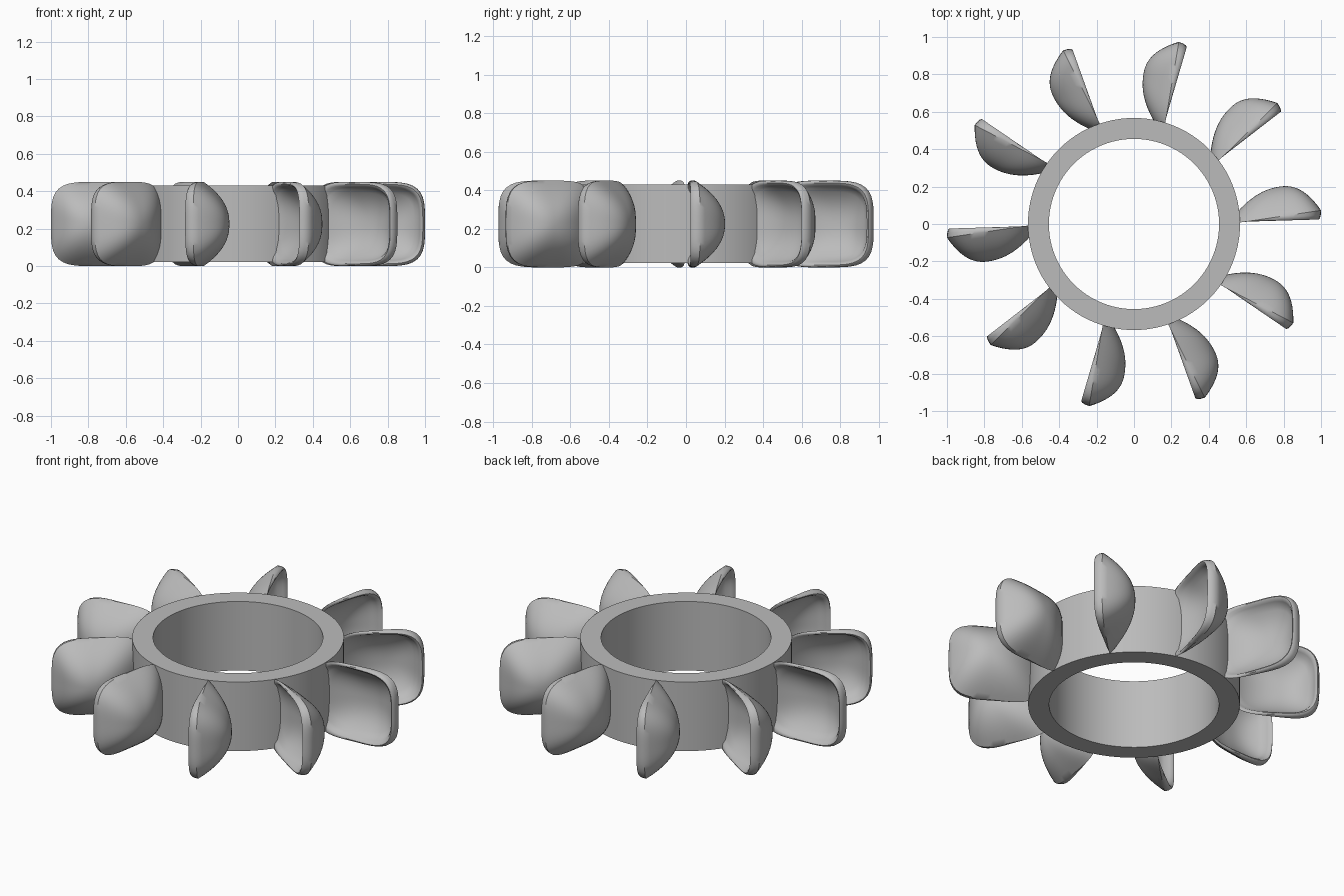
import bpy, bmesh, math

if "Cube" in bpy.data.objects:
    bpy.data.objects.remove(bpy.data.objects["Cube"], do_unlink=True)

grey = bpy.data.materials.new("plain grey")
grey.use_nodes = True
colour = (0.5, 0.5, 0.5, 1)
grey.diffuse_color = colour
grey.node_tree.nodes["Principled BSDF"].inputs["Base Color"].default_value = colour

BLADES = 10
MID_Z = 0.225


def link(name, mesh):
    obj = bpy.data.objects.new(name, mesh)
    bpy.context.collection.objects.link(obj)
    mesh.materials.append(grey)
    bpy.ops.object.select_all(action="DESELECT")
    obj.select_set(True)
    bpy.context.view_layer.objects.active = obj
    bpy.ops.object.shade_smooth_by_angle(angle=math.radians(40))
    return obj


def bridge(bm, a, b):
    for i in range(len(a)):
        j = (i + 1) % len(a)
        bm.faces.new((a[i], a[j], b[j], b[i]))


# Hub: a rectangular section swept round the axis
def make_hub(inner, outer, low, high, sides=96):
    bm = bmesh.new()
    loops = []
    for r, z in ((inner, low), (outer, low), (outer, high), (inner, high)):
        loops.append([bm.verts.new((r * math.cos(math.tau * i / sides),
                                    r * math.sin(math.tau * i / sides), z))
                      for i in range(sides)])
    for k in range(4):
        bridge(bm, loops[k], loops[(k + 1) % 4])
    bmesh.ops.recalc_face_normals(bm, faces=bm.faces)
    mesh = bpy.data.meshes.new("hub_ring")
    bm.to_mesh(mesh)
    return link("hub_ring", mesh)


# Blade: nested rounded-square loops over the domed back, round the lip, into the scoop
def make_blade_mesh(sides=64):
    steps = 12
    profile = []                       # (size, depth, outward lean)
    for k in range(1, steps + 1):
        s = k / steps
        profile.append((s, 0.04 + 0.16 * (1 - s ** 2.2), 0.15))
    profile += [(0.995, 0.03, 0.09), (0.975, 0.021, 0.05), (0.945, 0.018, 0.03),
                (0.91, 0.023, 0.03), (0.87, 0.038, 0.04)]
    for k in range(9, 0, -1):
        s = 0.83 * k / 9
        profile.append((s, 0.055 + 0.075 * (1 - (s / 0.83) ** 2.5), 0.1))

    def point(s, depth, lean, angle):
        n = 2 + 1.9 * s
        c, d = math.cos(angle), math.sin(angle)
        r = s * (abs(c) ** n + abs(d) ** n) ** (-1 / n)
        x = 0.75 + 0.03 * (1 - s) + 0.25 * r * c
        return x, depth + lean * (x - 0.78), MID_Z + 0.225 * r * d

    bm = bmesh.new()
    loops = [[bm.verts.new(point(*row, math.tau * i / sides)) for i in range(sides)]
             for row in profile]
    for a, b in zip(loops, loops[1:]):
        bridge(bm, a, b)
    for loop, depth in ((loops[0], 0.2), (loops[-1], 0.13)):
        centre = bm.verts.new((0.78, depth, MID_Z))
        for i in range(sides):
            bm.faces.new((centre, loop[i], loop[(i + 1) % sides]))
    bmesh.ops.recalc_face_normals(bm, faces=bm.faces)
    mesh = bpy.data.meshes.new("scoop_blade")
    bm.to_mesh(mesh)
    return mesh


make_hub(0.455, 0.567, 0.022, 0.43)

# Ten equal blades around the hub
blade = make_blade_mesh()
for i in range(BLADES):
    obj = link(f"scoop_blade_{i + 1}", blade.copy())
    obj.rotation_euler.z = math.tau * i / BLADES
